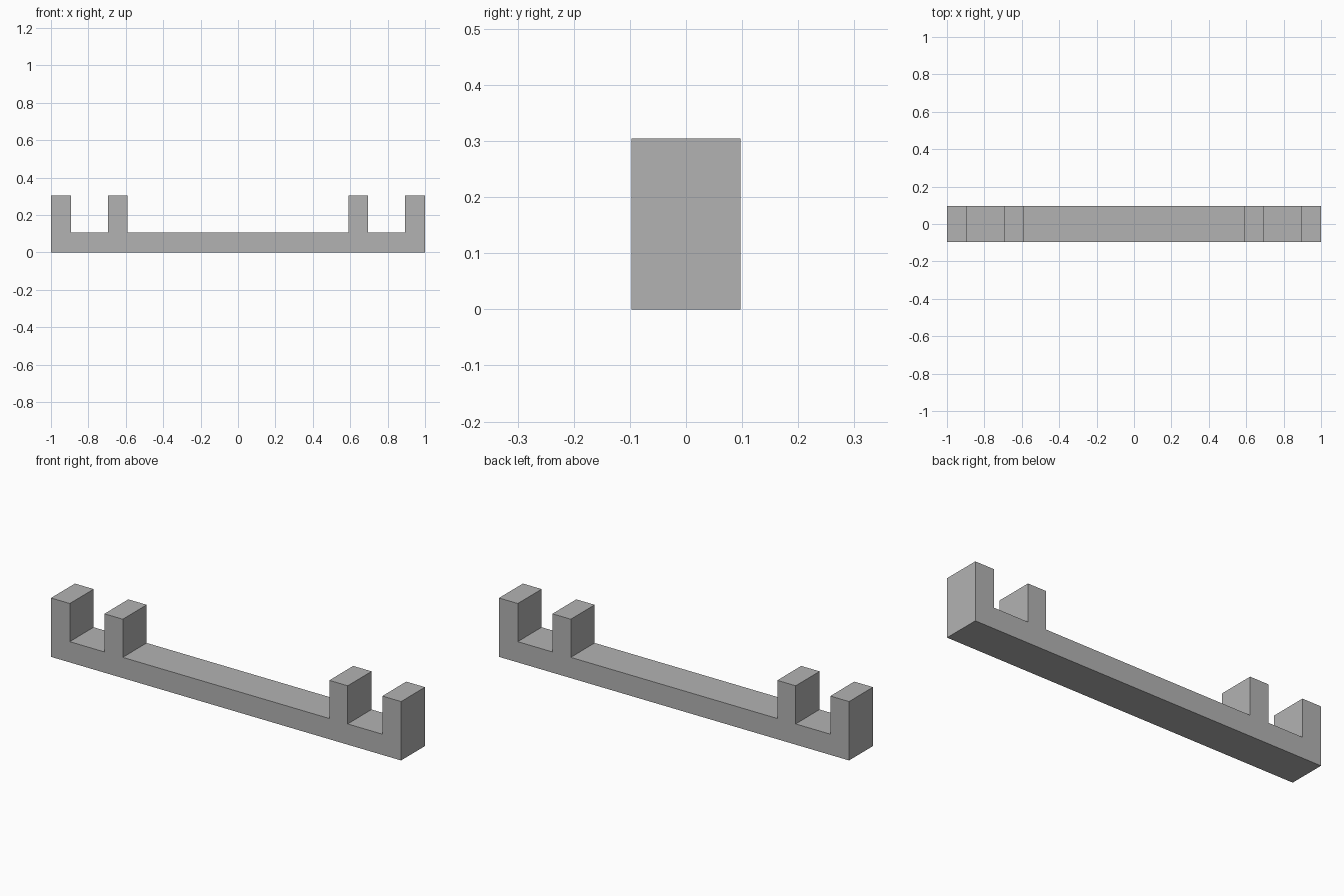
import bpy
import bmesh

cube = bpy.data.objects.get("Cube")
if cube:
    bpy.data.objects.remove(cube, do_unlink=True)

DEPTH = 0.195
BASE_TOP = 0.107
POST_TOP = 0.304

# Plain grey material
grey = bpy.data.materials.new("plain_grey")
grey.use_nodes = True
colour = (0.45, 0.45, 0.45, 1)
grey.diffuse_color = colour
grey.node_tree.nodes["Principled BSDF"].inputs["Base Color"].default_value = colour

# Right half of the outline, from the centre of the bar to its outer end
half = [(0.59, BASE_TOP), (0.59, POST_TOP), (0.695, POST_TOP), (0.695, BASE_TOP),
        (0.893, BASE_TOP), (0.893, POST_TOP), (1, POST_TOP), (1, 0)]
outline = half + [(-x, z) for x, z in reversed(half)]

# Bar with two pairs of upright posts, extruded front to back
bm = bmesh.new()
front = bm.faces.new([bm.verts.new((x, -DEPTH / 2, z)) for x, z in outline])
result = bmesh.ops.extrude_face_region(bm, geom=[front], use_keep_orig=True)
moved = [v for v in result["geom"] if isinstance(v, bmesh.types.BMVert)]
bmesh.ops.translate(bm, verts=moved, vec=(0, DEPTH, 0))
bmesh.ops.recalc_face_normals(bm, faces=bm.faces)

mesh = bpy.data.meshes.new("slotted_bar")
bm.to_mesh(mesh)
bm.free()
mesh.materials.append(grey)
bar = bpy.data.objects.new("slotted_bar", mesh)
bpy.context.collection.objects.link(bar)
